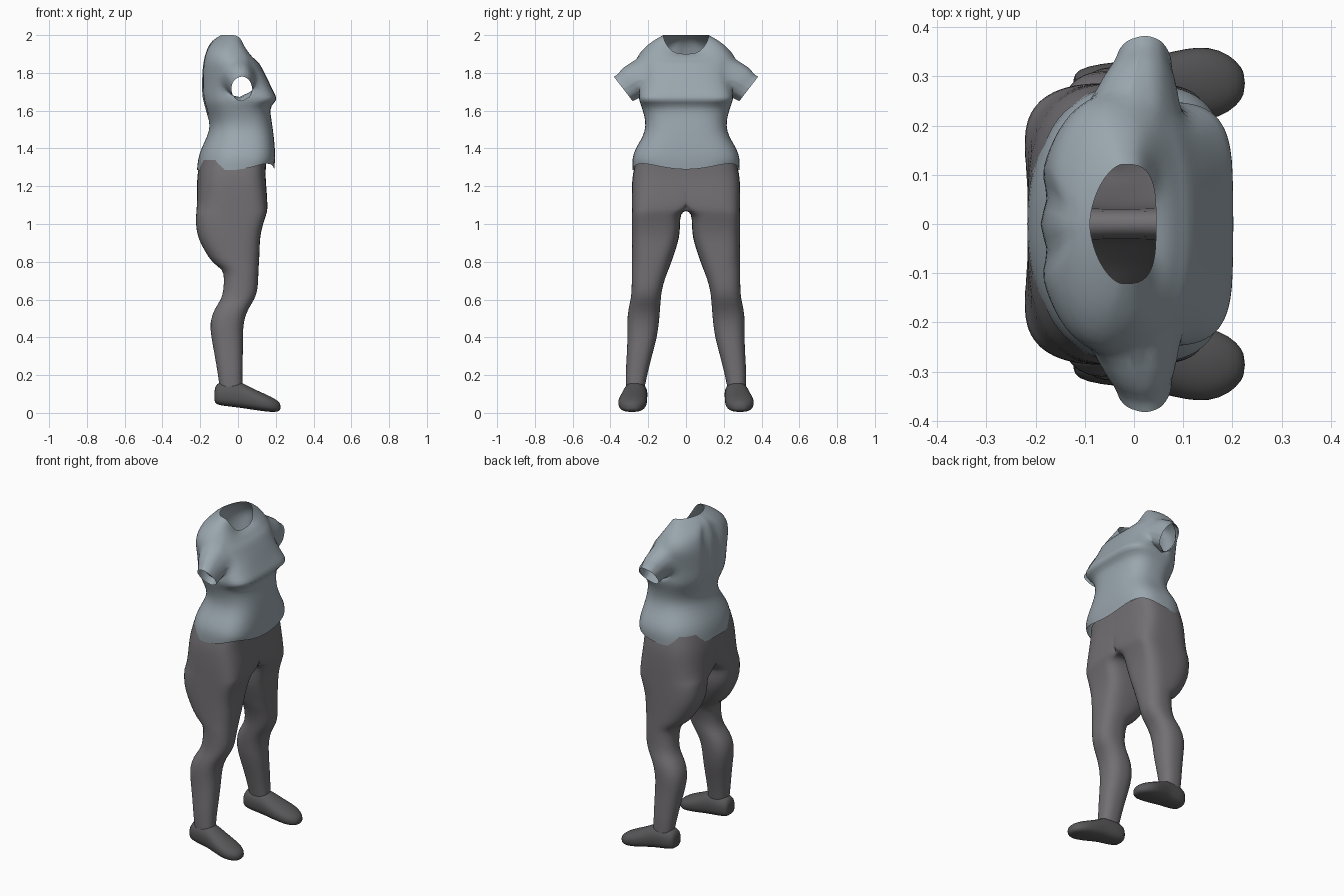
import bpy
import bmesh
from math import sin, cos, pi, atan2

cube = bpy.data.objects.get("Cube")
if cube:
    bpy.data.objects.remove(cube, do_unlink=True)


def material(name, rgb):
    m = bpy.data.materials.new(name)
    m.use_nodes = True
    m.diffuse_color = (*rgb, 1)
    m.node_tree.nodes["Principled BSDF"].inputs["Base Color"].default_value = (*rgb, 1)
    return m


SHIRT = material("shirt blue grey", (0.32, 0.38, 0.42))
TROUSERS = material("trousers grey", (0.17, 0.162, 0.172))
SHOES = material("shoe dark grey", (0.097, 0.094, 0.098))


def oval(a0, a1, b0, b1, count, p_high=2.0, p_low=2.0):
    """Superellipse points; the exponent may differ on the +a and -a halves."""
    pts = []
    for i in range(count):
        t = 2 * pi * i / count
        c, s = cos(t), sin(t)
        e = 2 / (p_high if c > 0 else p_low)
        a = abs(c) ** e * (1 if c > 0 else -1)
        b = abs(s) ** e * (1 if s > 0 else -1)
        pts.append(((a0 + a1) / 2 + a * (a1 - a0) / 2,
                    (b0 + b1) / 2 + b * (b1 - b0) / 2))
    return pts


def loft(rings, capped=False):
    bm = bmesh.new()
    rows = [[bm.verts.new(p) for p in ring] for ring in rings]
    n = len(rows[0])
    for low, high in zip(rows, rows[1:]):
        for i in range(n):
            j = (i + 1) % n
            bm.faces.new((low[i], low[j], high[j], high[i]))
    if capped:
        bm.faces.new(rows[0])
        bm.faces.new(rows[-1])
    return bm


def finish(bm, name, mat, mirrored=False):
    bmesh.ops.recalc_face_normals(bm, faces=bm.faces[:])
    for f in bm.faces:
        f.smooth = True
    mesh = bpy.data.meshes.new(name)
    bm.to_mesh(mesh)
    bm.free()
    mesh.materials.append(mat)
    obj = bpy.data.objects.new(name, mesh)
    bpy.context.collection.objects.link(obj)
    if mirrored:
        mod = obj.modifiers.new("mirror", "MIRROR")
        mod.use_axis = (False, True, False)
    sub = obj.modifiers.new("smooth", "SUBSURF")
    sub.levels = sub.render_levels = 1
    return obj


# Shirt body: height, back x, front x, half width, front squareness
shirt_rows = [
    (1.285, -0.218, 0.192, 0.283, 3.4), (1.345, -0.213, 0.198, 0.287, 3.4),
    (1.40, -0.195, 0.196, 0.27, 3.2), (1.46, -0.165, 0.19, 0.228, 3),
    (1.52, -0.145, 0.183, 0.212, 2.8), (1.58, -0.165, 0.172, 0.222, 2.9),
    (1.63, -0.187, 0.172, 0.24, 3.2), (1.655, -0.195, 0.212, 0.252, 4.8),
    (1.69, -0.2, 0.194, 0.25, 4), (1.73, -0.2, 0.174, 0.25, 3.4),
    (1.77, -0.2, 0.156, 0.255, 2.9), (1.81, -0.198, 0.136, 0.262, 2.6),
    (1.85, -0.194, 0.115, 0.268, 2.6), (1.89, -0.186, 0.098, 0.258, 2.6),
    (1.93, -0.172, 0.085, 0.226, 2.7), (1.97, -0.142, 0.068, 0.178, 2.9),
    (2.0, -0.09, 0.045, 0.122, 3.2),
]
rings = []
for z, back, front, half, square in shirt_rows:
    dip = 0.1 * max(0, (z - 1.85) / 0.15)       # neckline drops at the front
    back_square = 2.2 if z < 1.95 else 1.7
    ring = []
    for i, (x, y) in enumerate(oval(back, front, -half, half, 36, square, back_square)):
        c, s = cos(2 * pi * i / 36), sin(2 * pi * i / 36)
        if i in (17, 19) and 1.6 < z < 1.95:    # folds beside the spine
            x += 0.028
        lift = 0.07 * max(0, c * abs(s)) if z < 1.3 else 0   # wavy hem
        ring.append((x, y, z + lift - dip * max(0, c) ** 1.6))
    rings.append(ring)
bm = loft(rings)

# Armholes: open the sides
HOLE = (0.0, 1.77, 0.095, 0.1)


def in_hole(f):
    c = f.calc_center_median()
    cx, cz, rx, rz = HOLE
    return abs(c.y) > 0.15 and ((c.x - cx) / rx) ** 2 + ((c.z - cz) / rz) ** 2 < 1


bmesh.ops.delete(bm, geom=[f for f in bm.faces if in_hole(f)], context="FACES")


def shape_ring(verts, old, new, side, cy=None):
    """Move a ring of vertices onto a slanted ellipse, keeping their angles."""
    for v in verts:
        t = atan2((v.co.z - old[1]) / old[3], (v.co.x - old[0]) / old[2])
        v.co.x = new[0] + new[2] * cos(t)
        v.co.z = new[1] + new[3] * sin(t)
        if cy is not None:
            v.co.y = side * (cy + 0.77 * new[3] * sin(t))


# Short sleeves: grown out of the armholes
for side in (-1, 1):
    edges = [e for e in bm.edges if e.is_boundary and
             all(v.co.y * side > 0.13 and 1.6 < v.co.z < 1.94 for v in e.verts)]
    shape_ring({v for e in edges for v in e.verts}, HOLE, HOLE, side)
    old = HOLE
    for cy, new in ((0.28, (0.01, 1.752, 0.078, 0.077)),
                    (0.308, (0.016, 1.727, 0.062, 0.064)),
                    (0.332, (0.02, 1.715, 0.056, 0.066))):
        geom = bmesh.ops.extrude_edge_only(bm, edges=edges)["geom"]
        edges = [g for g in geom if isinstance(g, bmesh.types.BMEdge)]
        shape_ring([g for g in geom if isinstance(g, bmesh.types.BMVert)],
                   old, new, side, cy)
        old = new
finish(bm, "shirt", SHIRT)

# Trousers, one half: height, back x, front x, inner y, outer y
leg_rows = [
    (0.12, -0.095, 0.024, 0.222, 0.317), (0.2, -0.106, 0.022, 0.206, 0.32),
    (0.3, -0.122, 0.026, 0.181, 0.314), (0.4, -0.142, 0.026, 0.153, 0.309),
    (0.48, -0.15, 0.028, 0.143, 0.312), (0.55, -0.126, 0.052, 0.137, 0.306),
    (0.6, -0.088, 0.088, 0.134, 0.292), (0.65, -0.077, 0.104, 0.128, 0.288),
    (0.71, -0.074, 0.107, 0.112, 0.287), (0.76, -0.078, 0.109, 0.092, 0.287),
    (0.79, -0.135, 0.111, 0.08, 0.287), (0.86, -0.178, 0.115, 0.056, 0.287),
    (0.93, -0.215, 0.116, 0.034, 0.287), (1.0, -0.224, 0.132, 0.031, 0.287),
    (1.055, -0.222, 0.152, 0.03, 0.287), (1.075, -0.22, 0.156, -0.04, 0.287),
    (1.12, -0.217, 0.156, -0.11, 0.288), (1.2, -0.217, 0.15, -0.2, 0.287),
    (1.26, -0.217, 0.145, -0.27, 0.284), (1.34, -0.2, 0.15, -0.26, 0.265),
]
rings = []
for z, back, front, inner, outer in leg_rows:
    hip = min(1, max(0, (z - 0.75) / 0.25))     # squarer towards the hips
    section = oval(back, front, inner, outer, 36, 2.4 + 1.8 * hip, 2.3 + 0.4 * hip)
    rings.append([(x, max(y, 0), z) for x, y in section])
bm = loft(rings)
hidden = [f for f in bm.faces if all(v.co.y < 0.0001 for v in f.verts)]
bmesh.ops.delete(bm, geom=hidden, context="FACES")
finish(bm, "trousers", TROUSERS, mirrored=True)

# Shoes: x, centre y, half width, bottom z, top z
shoe_rows = [
    (-0.125, 0.263, 0.032, 0.06, 0.12), (-0.116, 0.263, 0.052, 0.044, 0.158),
    (-0.07, 0.265, 0.062, 0.036, 0.168), (-0.01, 0.268, 0.064, 0.029, 0.17),
    (0.03, 0.272, 0.067, 0.024, 0.157), (0.08, 0.278, 0.074, 0.016, 0.128),
    (0.13, 0.285, 0.077, 0.009, 0.107), (0.175, 0.286, 0.07, 0.004, 0.086),
    (0.21, 0.286, 0.046, 0.005, 0.066), (0.226, 0.286, 0.02, 0.016, 0.046),
]
bm = loft([[(x, y, z) for z, y in oval(low, high, cy - w, cy + w, 20, 2.1, 2.8)]
           for x, cy, w, low, high in shoe_rows], capped=True)
finish(bm, "shoes", SHOES, mirrored=True)
